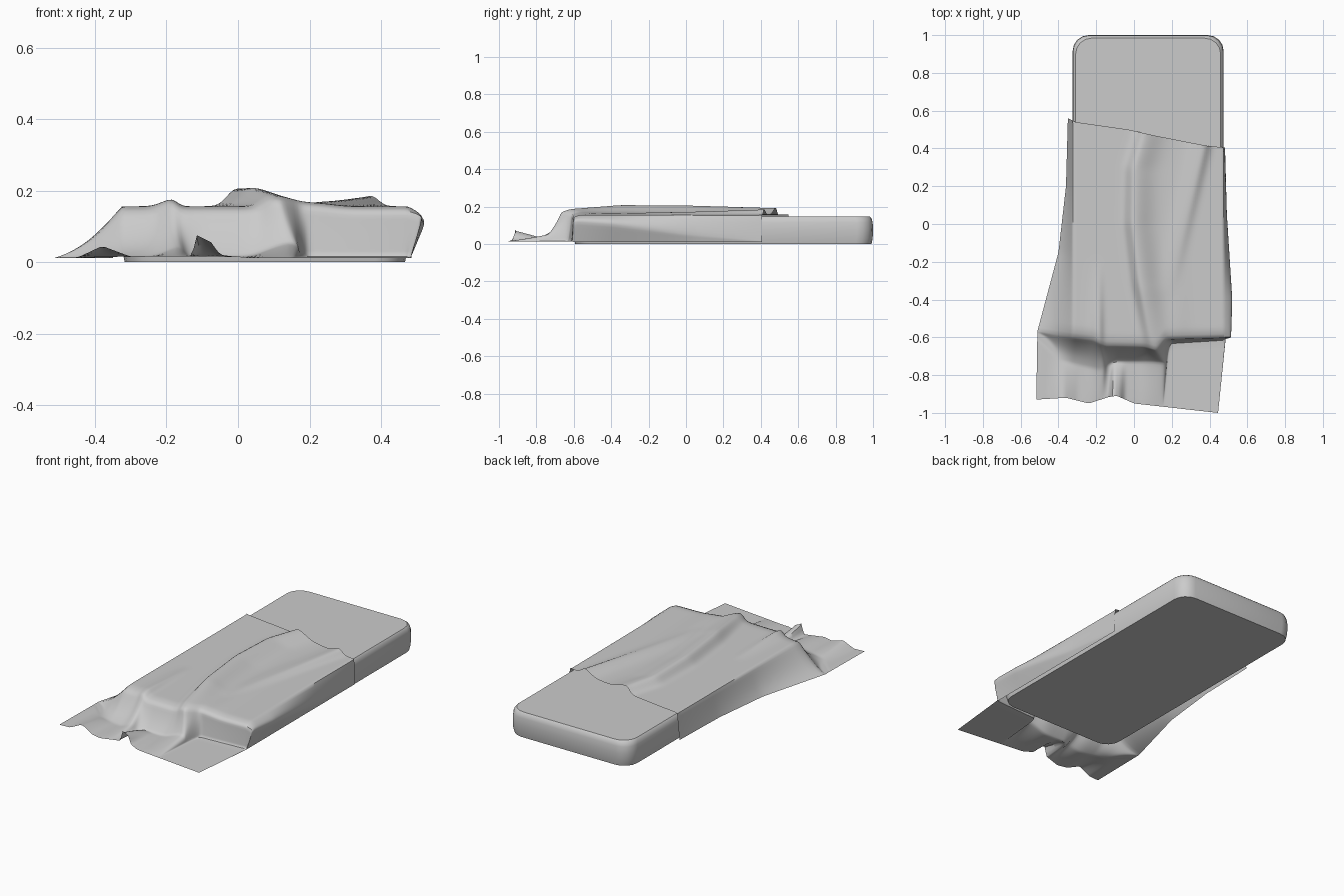
import bpy, bmesh, math

if "Cube" in bpy.data.objects:
    bpy.data.objects.remove(bpy.data.objects["Cube"])


def interp(pts, x):
    """Piecewise-linear profile lookup."""
    if x <= pts[0][0]:
        return pts[0][1]
    for (a, p), (b, q) in zip(pts, pts[1:]):
        if x <= b:
            return p + (q - p) * (x - a) / (b - a)
    return pts[-1][1]


def ridge(d, left, right):
    """Asymmetric fold cross-section, 1 at the crest."""
    return math.exp(-(d / (left if d < 0 else right)) ** 2)


def lerp(a, b, t):
    return a + (b - a) * t


def finish(name, bm, angle):
    mesh = bpy.data.meshes.new(name)
    bm.to_mesh(mesh)
    bm.free()
    ob = bpy.data.objects.new(name, mesh)
    bpy.context.collection.objects.link(ob)
    bpy.ops.object.select_all(action='DESELECT')
    ob.select_set(True)
    bpy.context.view_layer.objects.active = ob
    bpy.ops.object.shade_smooth_by_angle(angle=math.radians(angle))
    return ob


# Mattress: stacked rounded-rectangle loops
def rounded_loop(bm, inset, z, r=0.085, n=4):
    hx, hy, cx, cy = 0.4 - inset, 0.8 - inset, 0.075, 0.2
    out = []
    for k, (sx, sy) in enumerate([(1, 1), (-1, 1), (-1, -1), (1, -1)]):
        for i in range(n + 1):
            a = math.pi / 2 * (k + i / n)
            out.append(bm.verts.new((cx + sx * (hx - r) + r * math.cos(a),
                                     cy + sy * (hy - r) + r * math.sin(a), z)))
    return out


bm = bmesh.new()
loops = [rounded_loop(bm, i, z) for i, z in
         [(0.008, 0), (0.002, 0.03), (0, 0.075), (0.002, 0.115), (0.008, 0.138), (0.016, 0.146)]]
for a, b in zip(loops, loops[1:]):
    for i in range(len(a)):
        j = (i + 1) % len(a)
        bm.faces.new((a[i], a[j], b[j], b[i]))
bm.faces.new(loops[0][::-1])
bm.faces.new(loops[-1])
finish("mattress", bm, 35)

# Blanket: outlines read in plan
HEAD = [(-0.35, 0.56), (-0.31, 0.54), (-0.03, 0.50), (0.10, 0.47), (0.38, 0.415), (0.48, 0.405)]
LEFT_HEM = [(-0.6, -0.52), (-0.15, -0.40), (0.2, -0.36), (0.56, -0.35)]
EDGE_Y = [(-0.35, -0.595), (-0.22, -0.61), (-0.15, -0.645), (0.06, -0.65), (0.12, -0.67),
          (0.17, -0.61), (0.475, -0.603)]
BASE_Y = [(-0.52, -0.60), (-0.4, -0.72), (-0.2, -0.77), (-0.1, -0.73), (0.08, -0.73),
          (0.15, -0.74), (0.19, -0.63), (0.5, -0.61)]
HEM_Y = [(-0.525, -0.93), (-0.36, -0.92), (-0.24, -0.95), (-0.13, -0.915), (-0.09, -0.91),
         (0.0, -0.95), (0.445, -1.0)]
HEM_Z = [(-0.45, 0.012), (-0.38, 0.045), (-0.3, 0.015), (-0.13, 0.015), (-0.115, 0.075),
         (-0.075, 0.055), (-0.05, 0.02), (0.02, 0.012)]
CREST = [(-0.65, 0.10), (-0.3, 0.03), (0, -0.005), (0.3, 0.0), (0.5, 0.06)]


def top_z(x, y):
    z = 0.156
    z += interp([(-0.65, 0.028), (-0.35, 0.052), (0, 0.05), (0.5, 0.035)], y) * \
        ridge(x - interp(CREST, y), 0.035, 0.09)
    z += interp([(-0.4, 0), (0.0, 0.014), (0.45, 0.03)], y) * \
        ridge(x - interp([(-0.4, 0.18), (0.45, 0.38)], y), 0.06, 0.03)
    z += interp([(-0.65, 0.022), (-0.5, 0.018), (-0.2, 0)], y) * ridge(x + 0.185, 0.04, 0.02)
    z += 0.007 * ridge(x - 0.23, 0.06, 0.06) * interp([(-0.5, 1), (0.2, 0)], y)
    return z


def top_row(u, v):
    """Across the bed: u<0 left side, 0..1 top, 1..2 right side."""
    x = -0.325 + 0.8 * min(max(u, 0), 1)
    y = lerp(interp(HEAD, x), interp(EDGE_Y, x), v)
    z = top_z(x, y)
    # pull down over the foot edge
    z -= 0.012 * max(0, (v - 0.96) / 0.04)
    if u < 0:
        t = -u
        y = lerp(y, lerp(0.56, -0.57, v), t)
        hem = interp(LEFT_HEM, y)
        sag = 0.02 * v * math.sin(math.pi * t)
        return (lerp(x, hem, t), y, lerp(z, 0.012, t) - sag)
    if u > 1:
        cx = interp([(0, 0.482), (0.35, 0.492), (0.8, 0.522), (1, 0.515)], v)
        cz = interp([(0, 0.014), (0.4, 0.05), (0.8, 0.105), (1, 0.12)], v)
        t = u - 1
        if t < 0.5:
            b = math.sin(math.pi * t) * 0.004
            return (lerp(x, cx, math.sin(math.pi * t)), y, lerp(z, cz, t * 2) + b)
        t = t * 2 - 1
        return (lerp(cx, 0.482, t), y, lerp(cz, 0.01, t))
    return (x, y, z)


def sheet(u, v):
    """v 0..1 over the bed, 1..2 down the foot, 2..3 along the floor."""
    p = top_row(u, min(v, 1))
    if v <= 1:
        return p
    x0, y0, z0 = p
    if u > 1:
        x0 = min(x0, 0.51)
    bx = lerp(x0, 0.485 if u >= 1 else x0, 1) + 0.02 * ridge(x0 + 0.19, 0.05, 0.04)
    bx += 0.04 * ridge(x0 - 0.12, 0.05, 0.04)
    if u >= 1:
        bx = 0.47 + 0.015 * (u - 1)
    by = interp(BASE_Y, x0)
    bz = 0.014 + 0.04 * ridge(x0 - 0.11, 0.05, 0.035) + 0.03 * ridge(x0 + 0.185, 0.04, 0.03)
    bz = min(bz, max(z0, 0.012))
    if v <= 2:
        t = v - 1
        s = t ** 0.85
        dip = 0.018 * math.sin(math.pi * t) * interp([(-0.3, 1), (-0.1, 0.4), (0.1, 0.3), (0.2, 0)], x0)
        z = lerp(z0, bz, s) - dip
        return (lerp(x0, bx, t), lerp(y0, by, t), max(z, 0.012))
    t = v - 2
    hx = interp([(-0.52, -0.525), (-0.2, -0.21), (0, -0.01), (0.47, 0.435), (0.485, 0.445)], bx)
    hz = interp(HEM_Z, hx)
    return (lerp(bx, hx, t), lerp(by, interp(HEM_Y, hx), t), lerp(bz, hz, t ** 0.8))


us = [-1 + i / 14 for i in range(14)] + [i / 80 for i in range(80)] + [1 + i / 12 for i in range(13)]
vs = [i / 50 for i in range(50)] + [1 + i / 14 for i in range(14)] + [2 + i / 16 for i in range(17)]
bm = bmesh.new()
grid = [[bm.verts.new(sheet(u, v)) for u in us] for v in vs]
for a, b in zip(grid, grid[1:]):
    for i in range(len(us) - 1):
        bm.faces.new((a[i], b[i], b[i + 1], a[i + 1]))
# relax the cloth inside its hems
inner = [v for v in bm.verts if not v.is_boundary]
for _ in range(2):
    bmesh.ops.smooth_vert(bm, verts=inner, factor=0.4, use_axis_x=True, use_axis_y=True, use_axis_z=True)
finish("blanket", bm, 50)
